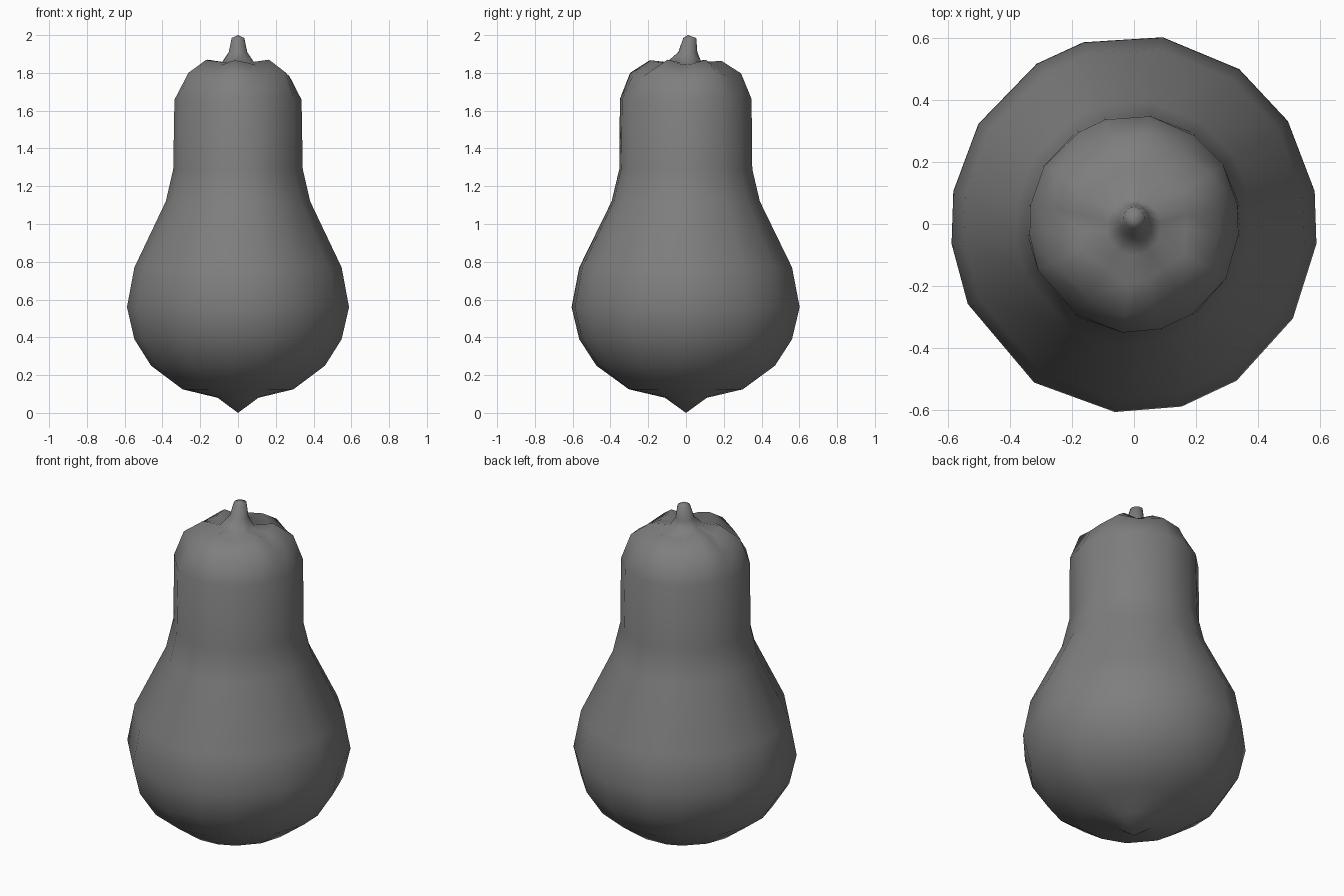
import bpy, bmesh, math
from mathutils import Vector

cube = bpy.data.objects.get("Cube")
if cube:
    bpy.data.objects.remove(cube, do_unlink=True)

skin = bpy.data.materials.new("grey skin")
skin.use_nodes = True
color = (0.21, 0.21, 0.21, 1)
skin.diffuse_color = color
skin.node_tree.nodes["Principled BSDF"].inputs["Base Color"].default_value = color

# Uneven, hand-cut facets around the axis
ANGLES = [10, 33, 55, 81, 106, 122, 148, 170, 186, 205, 237, 264, 285, 304, 330, 354]

# Radius, height, lobe depth, and y offset of each ring from bottom to stem
RINGS = [
    (0.11, 0.08, 0, 0), (0.30, 0.125, 0, 0), (0.47, 0.25, 0, 0),
    (0.56, 0.39, 0, 0), (0.60, 0.56, 0, 0), (0.56, 0.77, 0, 0),
    (0.39, 1.12, 0, 0), (0.35, 1.29, 0, 0), (0.345, 1.66, 0.005, 0),
    (0.285, 1.79, 0.025, 0), (0.18, 1.855, 0.03, 0), (0.09, 1.855, 0.005, -0.01),
    (0.05, 1.91, 0, 0.01), (0.034, 1.985, 0, 0.02),
]


def build_squash():
    bm = bmesh.new()
    tip = bm.verts.new((0, 0, 0))
    rings = []
    for radius, height, lobe, shift in RINGS:
        ring = []
        for degrees in ANGLES:
            a = math.radians(degrees)
            # Shallow ribs pinch the shoulder around the stem
            rib = lobe * math.cos(6 * a)
            r = radius - rib * 0.4
            ring.append(bm.verts.new((r * 0.985 * math.cos(a),
                                      r * 1.015 * math.sin(a) + shift,
                                      height - rib * 0.5)))
        rings.append(ring)
    stem_top = bm.verts.new((0, 0.01, 2))
    n = len(ANGLES)
    for i in range(n):
        j = (i + 1) % n
        bm.faces.new((tip, rings[0][j], rings[0][i]))
        for low, high in zip(rings, rings[1:]):
            bm.faces.new((low[i], low[j], high[j], high[i]))
        bm.faces.new((rings[-1][i], rings[-1][j], stem_top))
    for face in bm.faces:
        face.smooth = True
    mesh = bpy.data.meshes.new("squash")
    bm.to_mesh(mesh)
    bm.free()
    mesh.materials.append(skin)
    obj = bpy.data.objects.new("squash", mesh)
    bpy.context.collection.objects.link(obj)


build_squash()
